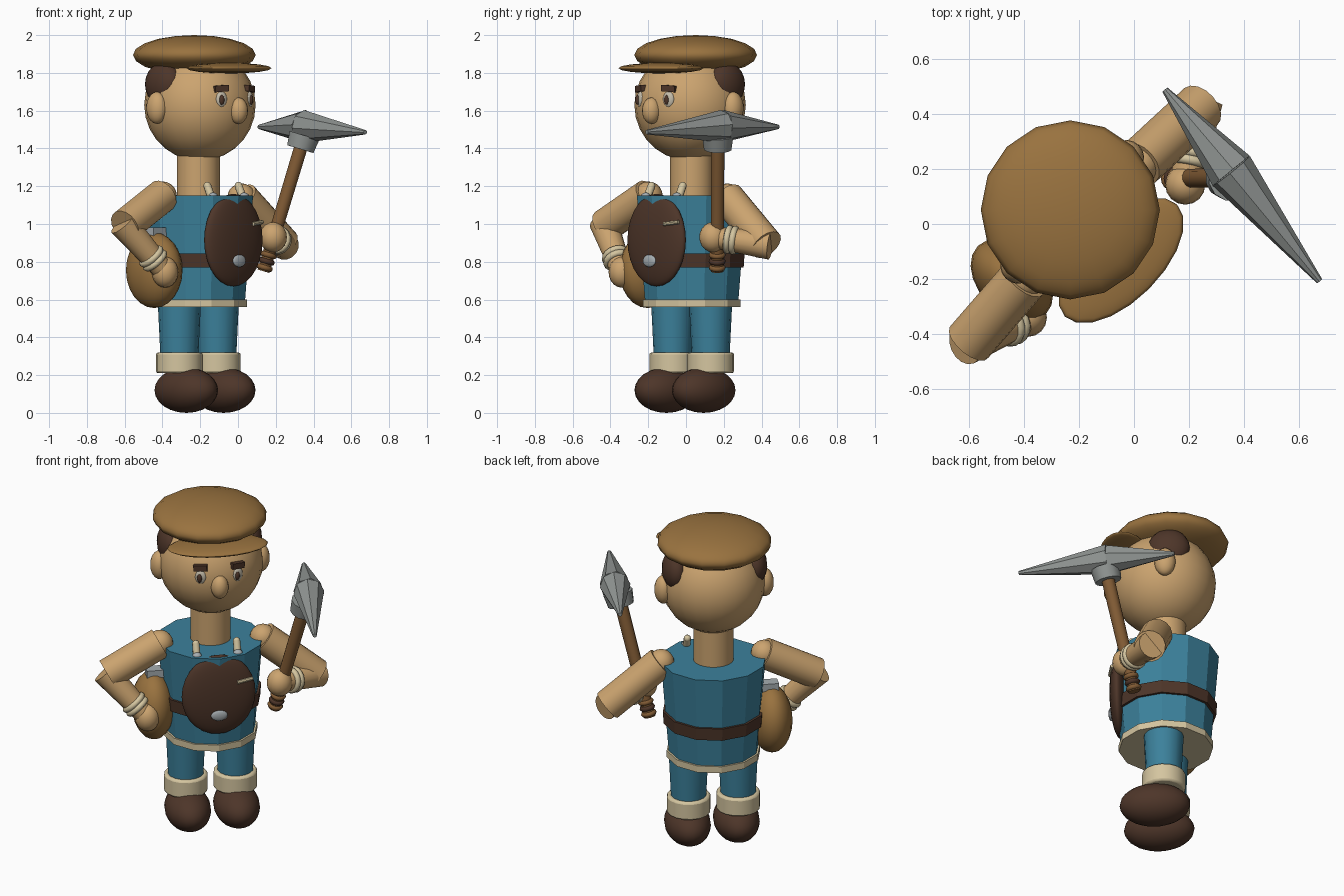
import bpy, math
from mathutils import Vector, Matrix

if "Cube" in bpy.data.objects:
    bpy.data.objects.remove(bpy.data.objects["Cube"])

# Figure stands at an angle: its local -y (face) points to world (+x, -y)
BASE = Matrix.Translation((-0.21, 0.03, 0)) @ Matrix.Rotation(math.radians(45), 4, 'Z')


def material(name, rgb):
    m = bpy.data.materials.new(name)
    m.diffuse_color = (*rgb, 1)
    m.use_nodes = True
    m.node_tree.nodes["Principled BSDF"].inputs["Base Color"].default_value = m.diffuse_color
    return m


SKIN = material("skin", (0.60, 0.37, 0.16))
HAT = material("cap_brown", (0.32, 0.17, 0.05))
DARK = material("dark_leather", (0.075, 0.036, 0.022))
BLUE = material("blue_cloth", (0.045, 0.22, 0.33))
CREAM = material("cream", (0.66, 0.56, 0.35))
STEEL = material("steel", (0.28, 0.30, 0.29))
SILVER = material("silver", (0.38, 0.42, 0.44))
WOOD = material("wood", (0.22, 0.105, 0.035))
EYE = material("eye_white", (0.55, 0.50, 0.40))


def finish(name, mat, matrix, smooth):
    ob = bpy.context.object
    ob.name = name
    ob.data.materials.append(mat)
    if smooth:
        bpy.ops.object.shade_smooth_by_angle(angle=math.radians(smooth))
    ob.matrix_world = BASE @ matrix
    return ob


def ball(name, mat, pos, size, seg=20, rings=12, turn=0):
    bpy.ops.mesh.primitive_uv_sphere_add(segments=seg, ring_count=rings)
    return finish(name, mat, Matrix.Translation(pos) @ Matrix.Rotation(turn, 4, 'Z')
                  @ Matrix.Diagonal((*size, 1)), 60)


def rod(name, mat, a, b, r1, r2, sides=16, smooth=40):
    """Tapered cylinder running from a to b."""
    a, b = Vector(a), Vector(b)
    d = b - a
    bpy.ops.mesh.primitive_cone_add(vertices=sides, radius1=r1, radius2=r2, depth=d.length)
    rot = Vector((0, 0, 1)).rotation_difference(d).to_matrix().to_4x4()
    return finish(name, mat, Matrix.Translation((a + b) / 2) @ rot, smooth)


def box(name, mat, pos, size, turn=(0, 0, 0)):
    bpy.ops.mesh.primitive_cube_add(size=1)
    rot = Matrix.Rotation(turn[2], 4, 'Z') @ Matrix.Rotation(turn[1], 4, 'Y')
    return finish(name, mat, Matrix.Translation(pos) @ rot @ Matrix.Diagonal((*size, 1)), 0)


def ring(name, mat, pos, axis, major, minor):
    bpy.ops.mesh.primitive_torus_add(major_radius=major, minor_radius=minor,
                                     major_segments=16, minor_segments=8)
    rot = Vector((0, 0, 1)).rotation_difference(Vector(axis)).to_matrix().to_4x4()
    return finish(name, mat, Matrix.Translation(pos) @ rot, 60)


# Head, cap and peak
ball("head", SKIN, (0, -0.012, 1.63), (0.295, 0.295, 0.295), 24, 14)
ball("cap", HAT, (0, 0.03, 1.895), (0.325, 0.325, 0.105), 16, 10)
ball("cap_peak", HAT, (0, -0.23, 1.825), (0.288, 0.145, 0.028), 20, 8)
ball("nose", SKIN, (0, -0.30, 1.6), (0.05, 0.052, 0.07), 16, 10)
rod("neck", SKIN, (0, 0, 1.13), (0, 0, 1.40), 0.115, 0.115, 20)

# Paired face parts
for s, side in ((-1, "right"), (1, "left")):
    ball(side + "_ear", SKIN, (s * 0.29, 0.02, 1.615), (0.052, 0.06, 0.085), 16, 10)
    ball(side + "_hair", DARK, (s * 0.225, 0.035, 1.74), (0.075, 0.12, 0.115), 16, 10)
    turn = s * math.atan2(0.108, 0.27)
    ball(side + "_eye", EYE, (s * 0.106, -0.278, 1.66), (0.032, 0.016, 0.042), 14, 8, turn)
    ball(side + "_pupil", DARK, (s * 0.109 - 0.006, -0.291, 1.657), (0.014, 0.012, 0.026), 12, 8, turn)
    box(side + "_brow", DARK, (s * 0.106, -0.277, 1.717), (0.078, 0.03, 0.034), (0, s * 0.08, turn))

# Tunic, belt and hem: twelve flat sides with a corner at the front
rod("tunic", BLUE, (0, 0, 0.58), (0, 0, 1.15), 0.255, 0.30, 12, 0)
rod("belt", DARK, (0, 0, 0.77), (0, 0, 0.845), 0.285, 0.29, 12, 0)
rod("hem", CREAM, (0, 0, 0.56), (0, 0, 0.6), 0.268, 0.268, 12, 0)

# Chest bag with badge and toggle
ball("chest_bag", DARK, (0, -0.262, 0.915), (0.212, 0.055, 0.245), 24, 14)
ball("bag_badge", SILVER, (-0.005, -0.312, 0.805), (0.048, 0.014, 0.033), 12, 8)
rod("bag_toggle", CREAM, (0.10, -0.308, 1.0), (0.19, -0.288, 1.01), 0.011, 0.011, 8)

# Strap pegs, legs, cuffs and shoes
for s, side in ((-1, "right"), (1, "left")):
    u = s * 0.117
    rod(side + "_strap_peg", CREAM, (u, -0.215, 1.14), (u, -0.185, 1.20), 0.021, 0.021, 10)
    ball(side + "_peg_tip", CREAM, (u, -0.184, 1.202), (0.021, 0.021, 0.021), 10, 6)
    ball(side + "_peg_mount", SILVER, (u, -0.228, 1.145), (0.028, 0.025, 0.022), 10, 6)
    u = s * 0.142
    rod(side + "_leg", BLUE, (u, 0, 0.25), (u, 0, 0.6), 0.098, 0.115)
    cuff = rod(side + "_cuff", CREAM, (u, 0, 0.21), (u, 0, 0.32), 0.124, 0.124)
    bevel = cuff.modifiers.new("soft_edge", 'BEVEL')
    bevel.width, bevel.segments = 0.012, 2
    ball(side + "_shoe", DARK, (s * 0.14, -0.05, 0.12), (0.13, 0.2, 0.12), 20, 12)


def arm(side, shoulder, elbow, hand, size):
    """Upper arm, forearm, two wrist bands and a round hand."""
    sh, el, ha = Vector(shoulder), Vector(elbow), Vector(hand)
    d = (ha - el).normalized()
    rod(side + "_upper_arm", SKIN, sh, el, 0.09, 0.09)
    ball(side + "_shoulder", SKIN, sh, (0.075, 0.075, 0.075), 16, 10)
    rod(side + "_forearm", SKIN, el - d * 0.02, ha, 0.077, 0.056)
    for i, back in enumerate((0.085, 0.115)):
        ring(f"{side}_wrist_band_{i + 1}", CREAM, ha - d * back, d, 0.060, 0.018)
    ball(side + "_hand", SKIN, ha, size, 16, 10)


arm("right", (-0.295, -0.028, 1.15), (-0.60, -0.05, 0.99), (-0.386, -0.137, 0.745), (0.07, 0.07, 0.082))
arm("left", (0.295, -0.028, 1.14), (0.60, -0.04, 0.89), (0.36, -0.20, 0.93), (0.073, 0.073, 0.08))

# Hip pouch with buckle
ball("hip_pouch", HAT, (-0.33, 0, 0.755), (0.12, 0.175, 0.2), 20, 12)
box("pouch_buckle", SILVER, (-0.31, 0, 0.96), (0.12, 0.07, 0.045))

# Pick: positions given in world space, brought into the figure's frame
to_local = BASE.inverted()
foot = to_local @ Vector((0.135, 0.165, 0.75))
neck = to_local @ Vector((0.34, 0.168, 1.43))
core = to_local @ Vector((0.353, 0.193, 1.517))
axis = (neck - foot).normalized()
rod("pick_handle", WOOD, foot, neck, 0.034, 0.037, 12)
for i in range(3):
    ring(f"grip_ring_{i + 1}", DARK if i == 1 else WOOD, foot + axis * (0.02 + 0.035 * i), axis, 0.03, 0.015)
rod("pick_collar", STEEL, neck - axis * 0.035, neck + axis * 0.04, 0.075, 0.085, 12)
for i, tip in enumerate(((0.112, 0.488, 1.514), (0.674, -0.208, 1.486))):
    rod(f"pick_point_{i + 1}", STEEL, core, to_local @ Vector(tip), 0.087, 0.012, 8, 0)
